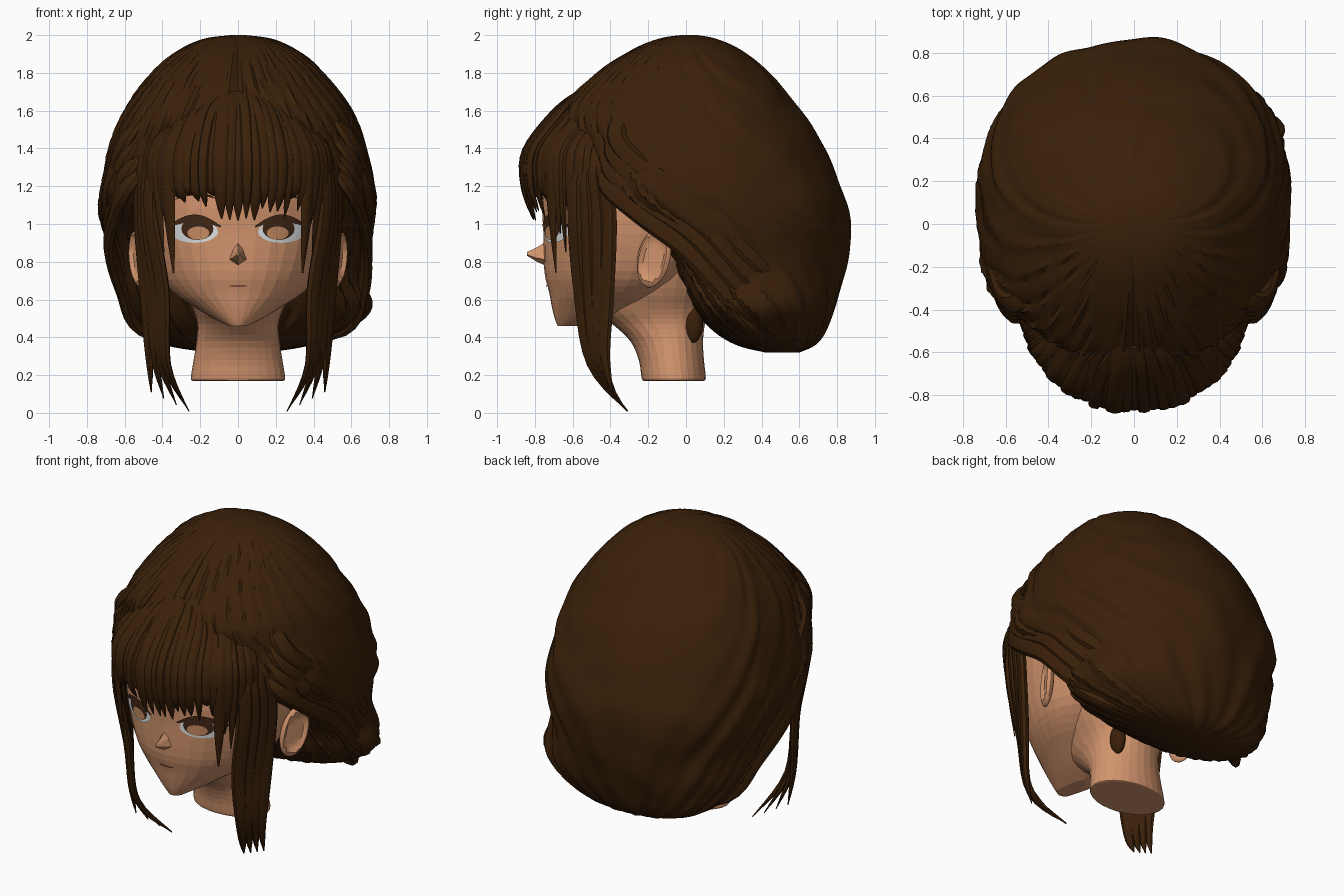
import bpy, bmesh, math, random
from mathutils import Vector, Matrix, Euler, noise

random.seed(4)
if "Cube" in bpy.data.objects:
    bpy.data.objects.remove(bpy.data.objects["Cube"])


def material(name, rgb):
    m = bpy.data.materials.new(name)
    m.use_nodes = True
    m.diffuse_color = (*rgb, 1)
    m.node_tree.nodes["Principled BSDF"].inputs["Base Color"].default_value = (*rgb, 1)
    return m


HAIR = material("dark brown hair", (0.043, 0.0148, 0.0028))
SKIN = material("warm skin", (0.65, 0.3, 0.155))
WHITE = material("eye white", (0.8, 0.83, 0.86))
IRIS = material("brown iris", (0.055, 0.02, 0.008))
AMBER = material("amber iris", (0.6, 0.27, 0.13))
LIP = material("lip line", (0.25, 0.09, 0.05))


def finish(name, bm, mat, smooth=None):
    bmesh.ops.recalc_face_normals(bm, faces=bm.faces)
    me = bpy.data.meshes.new(name)
    bm.to_mesh(me)
    bm.free()
    me.materials.append(mat)
    ob = bpy.data.objects.new(name, me)
    bpy.context.collection.objects.link(ob)
    if smooth:
        bpy.ops.object.select_all(action="DESELECT")
        ob.select_set(True)
        bpy.context.view_layer.objects.active = ob
        bpy.ops.object.shade_smooth_by_angle(angle=math.radians(smooth))
    return ob


def spline(rows, k):
    """Catmull-Rom through rows of numbers, k steps per span."""
    out = []
    for i in range(len(rows) - 1):
        a, b, c, d = (rows[max(0, min(len(rows) - 1, i + j))] for j in (-1, 0, 1, 2))
        for s in range(k):
            t = s / k
            out.append([0.5 * (2 * q + (r - p) * t + (2 * p - 5 * q + 4 * r - u) * t * t
                               + (3 * q - p - 3 * r + u) * t ** 3)
                        for p, q, r, u in zip(a, b, c, d)])
    return out + [list(rows[-1])]


def skin_rings(bm, rings):
    vs = [[bm.verts.new(p) for p in ring] for ring in rings]
    n = len(vs[0])
    for a, b in zip(vs, vs[1:]):
        for i in range(n):
            bm.faces.new((a[i], a[(i + 1) % n], b[(i + 1) % n], b[i]))
    bm.faces.new(vs[0])
    bm.faces.new(vs[-1])


def section(row, n):
    """Horizontal ring: row = z, front y, back y, half width, widest y, front squareness."""
    z, yf, yb, w, yc, e = row
    ring = []
    for i in range(n):
        a = math.tau * i / n
        s, c = math.sin(a), math.cos(a)
        p = 2 / e if c > 0 else 1
        x = math.copysign(abs(s) ** p, s) * w
        y = yc - (yc - yf) * c ** p if c > 0 else yc - (yb - yc) * c
        ring.append(Vector((x, y, z)))
    return ring


# Head with pointed chin
FACE = spline([
    (0.46, -0.68, -0.45, 0.05, -0.62, 2), (0.50, -0.695, -0.32, 0.13, -0.52, 2),
    (0.56, -0.71, -0.2, 0.23, -0.43, 2), (0.64, -0.725, -0.06, 0.35, -0.34, 2),
    (0.75, -0.75, 0.08, 0.44, -0.28, 2), (0.95, -0.755, 0.24, 0.50, -0.24, 2.1),
    (1.15, -0.76, 0.32, 0.52, -0.2, 2.1), (1.35, -0.71, 0.32, 0.51, -0.2, 2),
    (1.55, -0.5, 0.22, 0.36, -0.15, 2)], 3)
bm = bmesh.new()
skin_rings(bm, [section(r, 36) for r in FACE])
finish("head", bm, SKIN)


def face_y(x, z):
    for a, b in zip(FACE, FACE[1:]):
        if a[0] <= z <= b[0]:
            t = (z - a[0]) / (b[0] - a[0])
            _, yf, _, w, yc, e = (p + (q - p) * t for p, q in zip(a, b))
            return yc - (yc - yf) * max(0, 1 - abs(x / w) ** e) ** (1 / e)


# Neck, flaring up under the jaw and skull
bm = bmesh.new()
skin_rings(bm, [section(r, 28) for r in spline([
    (0.17, -0.225, 0.095, 0.24, -0.06, 2), (0.185, -0.235, 0.105, 0.25, -0.06, 2),
    (0.28, -0.25, 0.095, 0.235, -0.07, 2), (0.38, -0.295, 0.09, 0.22, -0.08, 2),
    (0.47, -0.39, 0.1, 0.215, -0.1, 2), (0.55, -0.5, 0.12, 0.24, -0.12, 2),
    (0.66, -0.5, 0.17, 0.3, -0.12, 2), (0.82, -0.45, 0.22, 0.36, -0.1, 2)], 3)])
finish("neck", bm, SKIN)


def ball(name, mat, loc, size, rot=(0, 0, 0), dent=0):
    bm = bmesh.new()
    bmesh.ops.create_uvsphere(bm, u_segments=20, v_segments=14, radius=1)
    for v in bm.verts:
        if dent * v.co.x > 0 and math.hypot(v.co.y, v.co.z) < 0.7:
            v.co.x *= 0.1
    bm.transform(Matrix.LocRotScale(Vector(loc), Euler(rot), Vector(size)))
    return finish(name, bm, mat, 40)


# Small pointed nose
bm = bmesh.new()
base = [Vector((x, -0.735, z)) for x, z in
        ((0, 0.91), (0.03, 0.87), (0.05, 0.81), (0, 0.775), (-0.05, 0.81), (-0.03, 0.87))]
tip = Vector((0, -0.86, 0.842))
skin_rings(bm, [base, [p.lerp(tip, 0.45) - Vector((0, 0, 0.004)) for p in base],
                [p.lerp(tip, 0.85) for p in base]])
finish("nose", bm, SKIN)


# Thin painted face details
def plate(name, mat, shape, off, nu=20, nv=4):
    bm = bmesh.new()
    grid = []
    for j in range(nv + 1):
        pts = [shape(i / nu, j / nv) for i in range(nu + 1)]
        grid.append([bm.verts.new((x, face_y(x, z) - off, z)) for x, z in pts])
    for a, b in zip(grid, grid[1:]):
        for i in range(nu):
            bm.faces.new((a[i], a[i + 1], b[i + 1], b[i]))
    bmesh.ops.remove_doubles(bm, verts=bm.verts, dist=1e-5)
    ob = finish(name, bm, mat)
    if ob.data.polygons[0].normal.y > 0:
        ob.data.flip_normals()


def disc(cx, cz, rx, rz):
    return lambda u, v: (cx + rx * v * math.cos(math.tau * u), cz + rz * v * math.sin(math.tau * u))


def arc(x0, x1, z, rise, thick):
    return lambda u, v: (x0 + (x1 - x0) * u,
                         z + (rise + thick * (v - 0.5)) * math.sin(math.pi * (0.06 + 0.88 * u)))


for s, side in ((1, "left"), (-1, "right")):
    plate(side + "_eye_white", WHITE, disc(s * 0.23, 0.96, 0.125, 0.06), 0.005)
    plate(side + "_iris", IRIS, disc(s * 0.215, 0.975, 0.085, 0.06), 0.008)
    plate(side + "_iris_glow", AMBER, disc(s * 0.21, 0.952, 0.058, 0.035), 0.0095)
    plate(side + "_upper_lash", IRIS, arc(s * 0.09, s * 0.37, 0.975, 0.055, 0.04), 0.0098)
    plate(side + "_eyebrow", HAIR, arc(s * 0.1, s * 0.34, 1.12, 0.04, 0.016), 0.006)
    ball(side + "_ear", SKIN, (s * 0.525, -0.17, 0.82), (0.035, 0.095, 0.16),
         (-0.25, 0, -s * 0.45), s)
plate("mouth", LIP, disc(0, 0.672, 0.05, 0.006), 0.006)

# Main swept-back hair mass, with fine ridges and a centre parting
MASS = spline([
    (2.0, -0.04, 0.06, 0.04, 0.01, 2), (1.98, -0.15, 0.16, 0.18, 0.01, 2),
    (1.92, -0.29, 0.29, 0.31, 0.02, 2), (1.8, -0.47, 0.44, 0.455, 0.04, 2),
    (1.6, -0.65, 0.61, 0.60, 0.08, 2.3), (1.4, -0.59, 0.74, 0.68, 0.12, 2.8),
    (1.2, -0.48, 0.82, 0.725, 0.15, 4), (1.08, -0.37, 0.86, 0.73, 0.18, 4),
    (0.95, -0.2, 0.868, 0.71, 0.22, 3.5), (0.8, -0.08, 0.85, 0.66, 0.26, 3),
    (0.6, 0.02, 0.80, 0.62, 0.34, 2.6), (0.45, 0.13, 0.745, 0.53, 0.42, 2.2),
    (0.36, 0.27, 0.68, 0.38, 0.49, 2), (0.32, 0.42, 0.6, 0.15, 0.52, 2)], 5)
rings = []
for row in MASS:
    z, ring = row[0], section(row, 160)
    for i, p in enumerate(ring):
        a = math.tau * i / 160
        d = Vector((math.sin(a), -math.cos(a), 0))
        sweep = a + 0.8 * math.sin(a) * z
        amp = min(1, row[3] * 2)
        p += d * amp * (0.006 * math.sin(23 * sweep) + 0.006 * math.sin(41 * sweep + 6 * z)
                        + 0.012 * noise.noise(p * 5))
        if z > 1.6 and p.y < 0:
            p -= d * 0.02 * math.exp(-(p.x / 0.02) ** 2)
        if p.x > 0:
            p.x *= 1 + 0.17 * math.exp(-((z - 0.54) / 0.13) ** 2)
    rings.append(ring)
bm = bmesh.new()
skin_rings(bm, rings)
finish("hair_mass", bm, HAIR, 35)


# Flat tapering locks
def lock(bm, points, width, thick, blunt=0.6):
    path = [Vector(p) for p in spline(points, 5)]
    rings, last = [], len(path) - 1
    for i, p in enumerate(path):
        t = i / last
        tan = (path[min(last, i + 1)] - path[max(0, i - 1)]).normalized()
        out = Vector((p.x, p.y + 0.15, 0)).normalized()
        across = tan.cross(out).normalized()
        out = across.cross(tan)
        k = 1 if t < blunt else max(0.1, 1 - ((t - blunt) / (1 - blunt)) ** 2.2)
        rings.append([p + across * math.cos(q) * width * k + out * math.sin(q) * thick * k
                      for q in (math.tau * j / 8 for j in range(8))])
    skin_rings(bm, rings)


# Fringe fanning out from the parting, roots buried in the hair mass
def fringe_lock(a, low, width, r):
    s, c = math.sin(a), math.cos(a)
    lock(bm, [(0.2 * s, -0.49 - 0.08 * c, 1.69 - 0.1 * s * s),
              (0.37 * s, -0.42 - (0.27 + r) * c, 1.6 - 0.1 * s * s),
              (0.48 * s, -0.44 - (0.41 + r) * c, 1.39),
              (0.49 * s, -0.45 - (0.41 + r) * c, 1.2),
              (0.45 * s, -0.46 - (0.35 + r) * c, low)], width, 0.018)


bm = bmesh.new()
COUNT = 29
for i in range(COUNT):
    a = 1.35 * (2 * i / (COUNT - 1) - 1)
    low = 1.10 + random.uniform(-0.08, 0.07)
    if abs(a) < 0.25:
        low = 1.01 + random.uniform(0, 0.03)
    elif abs(a) > 0.8:
        low = 0.95 - 0.1 * (i % 2)
    fringe_lock(a, low, random.uniform(0.028, 0.044), random.uniform(-0.014, 0.012))
for s in (1, -1):
    fringe_lock(0.86 * s, 0.74, 0.05, 0.0)
finish("fringe", bm, HAIR, 40)

# Long side locks
for s, side in ((1, "left"), (-1, "right")):
    bm = bmesh.new()
    for k in range(4):
        f = k / 3
        lock(bm, [(s * (0.34 + 0.08 * f), -0.42 + 0.08 * f, 1.5),
                  (s * (0.44 + 0.06 * f), -0.57 + 0.12 * f, 1.32),
                  (s * (0.46 + 0.06 * f), -0.59 + 0.18 * f, 1.05),
                  (s * (0.40 + 0.09 * f), -0.56 + 0.14 * f, 0.65),
                  (s * (0.38 + 0.09 * f), -0.50 + 0.07 * f, 0.26 + 0.06 * f),
                  (s * (0.26 + 0.20 * f), -0.31 - 0.08 * f, 0.01 + 0.1 * f)], 0.048, 0.028, 0.5)
    finish(side + "_side_lock", bm, HAIR, 40)

    # Twisted rolls sweeping back along the hairline to the nape
    bm = bmesh.new()
    for k in range(4):
        h = 0.085 * k
        g, y = (0.05, 0) if s > 0 else (0, -0.05)
        lock(bm, [(s * 0.4, -0.36 + 0.3 * h, 1.38 + h), (s * 0.57, -0.42 + 0.2 * h, 1.22 + h),
                  (s * 0.65, -0.25, 1.06 + h),
                  (s * 0.68, y + 0.3 * h, 0.87 + h), (s * (0.61 + g), y + 0.2 + 0.3 * h, 0.65 + h),
                  (s * (0.51 + g), y + 0.37 + 0.4 * h, 0.45 + h),
                  (s * 0.18, 0.52 + 0.5 * h, 0.37 + 0.4 * h)],
             0.055, 0.032, 0.7)
    finish(side + "_hair_rolls", bm, HAIR, 40)

# Small tuft at the nape
ball("nape_tuft", HAIR, (0.155, 0.035, 0.47), (0.04, 0.055, 0.1))
